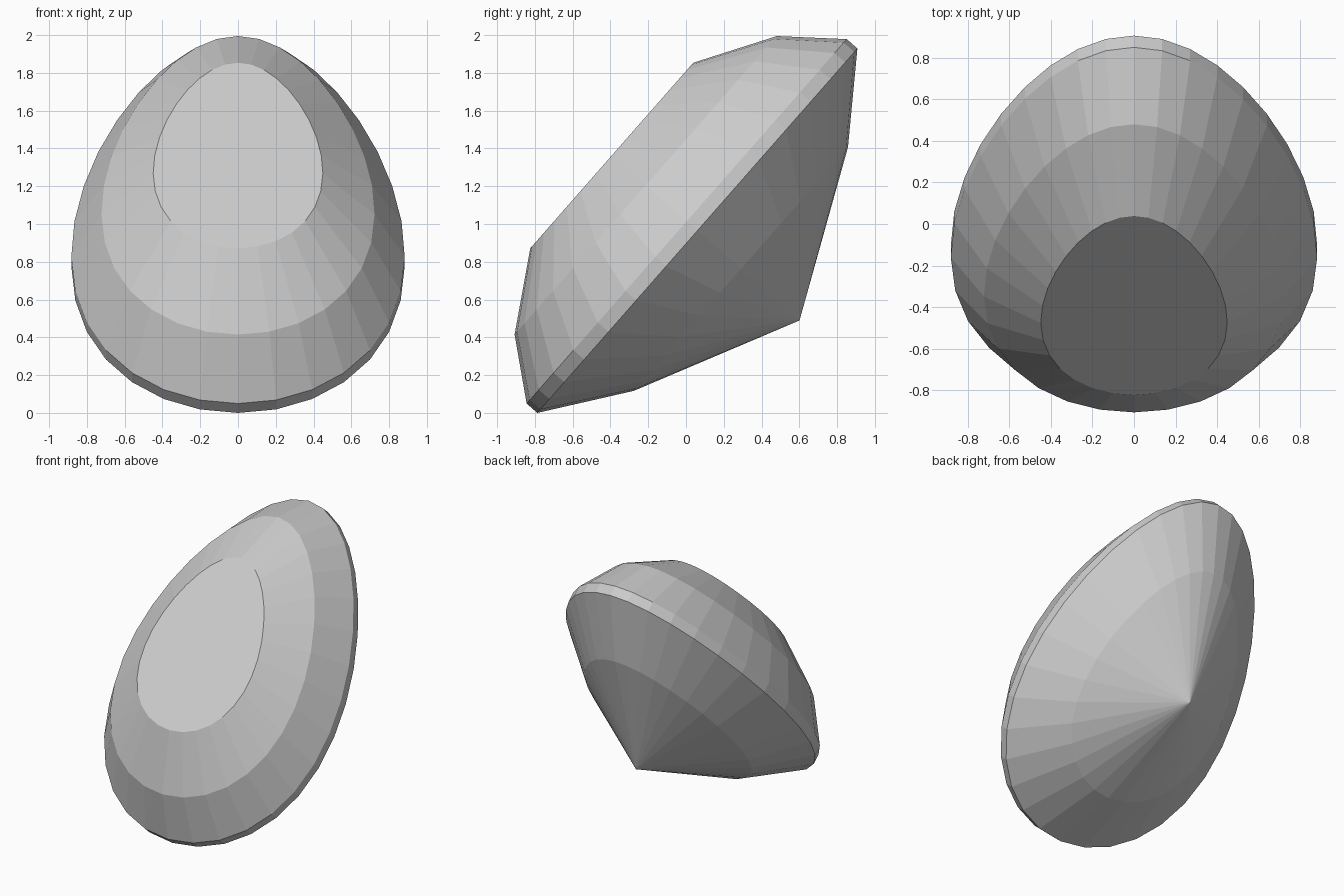
import bpy, bmesh, math
from mathutils import Matrix

if "Cube" in bpy.data.objects:
    bpy.data.objects.remove(bpy.data.objects["Cube"])

SIDES = 32
HALF_LEN, HALF_WID, TAPER = 1.284, 0.866, 0.2
TILT = math.radians(48.7)

# rings from the underside to the table: (scale, height along gem axis)
RINGS = [(0.669, 0.289), (1.0, 0.596), (1.0, 0.671), (0.819, 0.960), (0.509, 1.199)]
TIP = -0.124


def egg(scale, h):
    """Egg outline with its narrow end towards +y."""
    pts = []
    for i in range(SIDES):
        a = 2 * math.pi * i / SIDES
        c = math.cos(a)
        pts.append((-scale * HALF_WID * math.sin(a) * (1 - TAPER * c),
                    scale * HALF_LEN * c + 0.767, h))
    return pts


bm = bmesh.new()
loops = [[bm.verts.new(p) for p in egg(s, h)] for s, h in RINGS]
tip = bm.verts.new((0, 0.767, TIP))

# pointed underside, facet bands, flat table
for i in range(SIDES):
    j = (i + 1) % SIDES
    bm.faces.new((tip, loops[0][j], loops[0][i]))
    for lo, hi in zip(loops, loops[1:]):
        bm.faces.new((lo[i], lo[j], hi[j], hi[i]))
bm.faces.new(loops[-1])
bmesh.ops.recalc_face_normals(bm, faces=bm.faces)

# lean the gem back, then centre it and stand it on the ground
bmesh.ops.transform(bm, matrix=Matrix.Rotation(TILT, 4, 'X'), verts=bm.verts)
ys = [v.co.y for v in bm.verts]
zs = [v.co.z for v in bm.verts]
bmesh.ops.translate(bm, verts=bm.verts, vec=(0, -(min(ys) + max(ys)) / 2, -min(zs)))

mesh = bpy.data.meshes.new("gemstone")
bm.to_mesh(mesh)
bm.free()
bpy.context.collection.objects.link(bpy.data.objects.new("gemstone", mesh))
